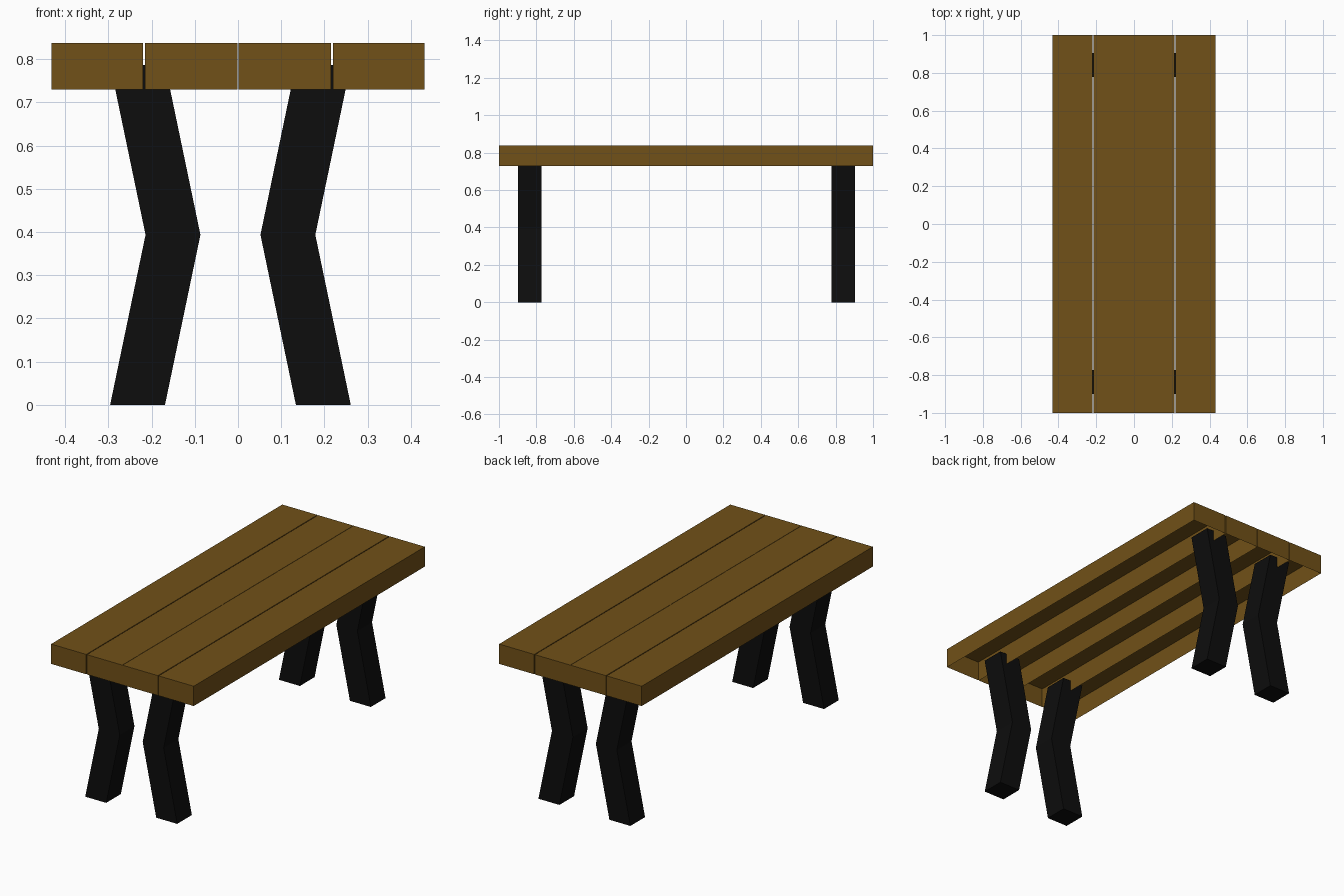
import bpy, bmesh

if "Cube" in bpy.data.objects:
    bpy.data.objects.remove(bpy.data.objects["Cube"])


def material(name, color):
    mat = bpy.data.materials.new(name)
    mat.diffuse_color = (*color, 1)
    mat.use_nodes = True
    mat.node_tree.nodes["Principled BSDF"].inputs["Base Color"].default_value = mat.diffuse_color
    return mat


def make_object(name, bm, mat):
    mesh = bpy.data.meshes.new(name)
    bm.to_mesh(mesh)
    bm.free()
    mesh.materials.append(mat)
    obj = bpy.data.objects.new(name, mesh)
    bpy.context.collection.objects.link(obj)
    return obj


wood = material("wood", (0.165, 0.082, 0.009))
black = material("black_metal", (0.004, 0.004, 0.004))

Z_LOW, Z_HIGH = 0.7295, 0.838
LEG_WIDTH, LEG_TOP = 0.127, 0.787


def plank(name, x0, x1):
    # Board shell, open on the underside
    bm = bmesh.new()
    bmesh.ops.create_cube(bm, size=1)
    for v in bm.verts:
        v.co.x = x1 if v.co.x > 0 else x0
        v.co.y = 1 if v.co.y > 0 else -1
        v.co.z = Z_HIGH if v.co.z > 0 else Z_LOW
    bm.normal_update()
    under = [f for f in bm.faces if f.normal.z < -0.9]
    bmesh.ops.delete(bm, geom=under, context='FACES_ONLY')
    make_object(name, bm, wood)


def leg(name, x_foot, x_knee, y0):
    # Bent profile in the xz plane, extruded along y
    left = [(x_foot, 0), (x_knee, LEG_TOP / 2), (x_foot, LEG_TOP)]
    outline = left + [(x + LEG_WIDTH, z) for x, z in reversed(left)]
    bm = bmesh.new()
    face = bm.faces.new([bm.verts.new((x, y0, z)) for x, z in outline])
    ext = bmesh.ops.extrude_face_region(bm, geom=[face], use_keep_orig=True)
    new = [g for g in ext["geom"] if isinstance(g, bmesh.types.BMVert)]
    bmesh.ops.translate(bm, vec=(0, LEG_WIDTH, 0), verts=new)
    bmesh.ops.recalc_face_normals(bm, faces=bm.faces)
    make_object(name, bm, black)


# Table top: four boards with narrow gaps
for i, (x0, x1) in enumerate([(-0.432, -0.2195), (-0.215, -0.001),
                              (0.001, 0.215), (0.2195, 0.432)]):
    plank(f"top_plank_{i + 1}", x0, x1)

# Two pairs of legs, bent towards each other
for end, y0 in (("front", -0.899), ("back", 0.777)):
    leg(f"{end}_left_leg", -0.296, -0.214, y0)
    leg(f"{end}_right_leg", 0.134, 0.052, y0)
